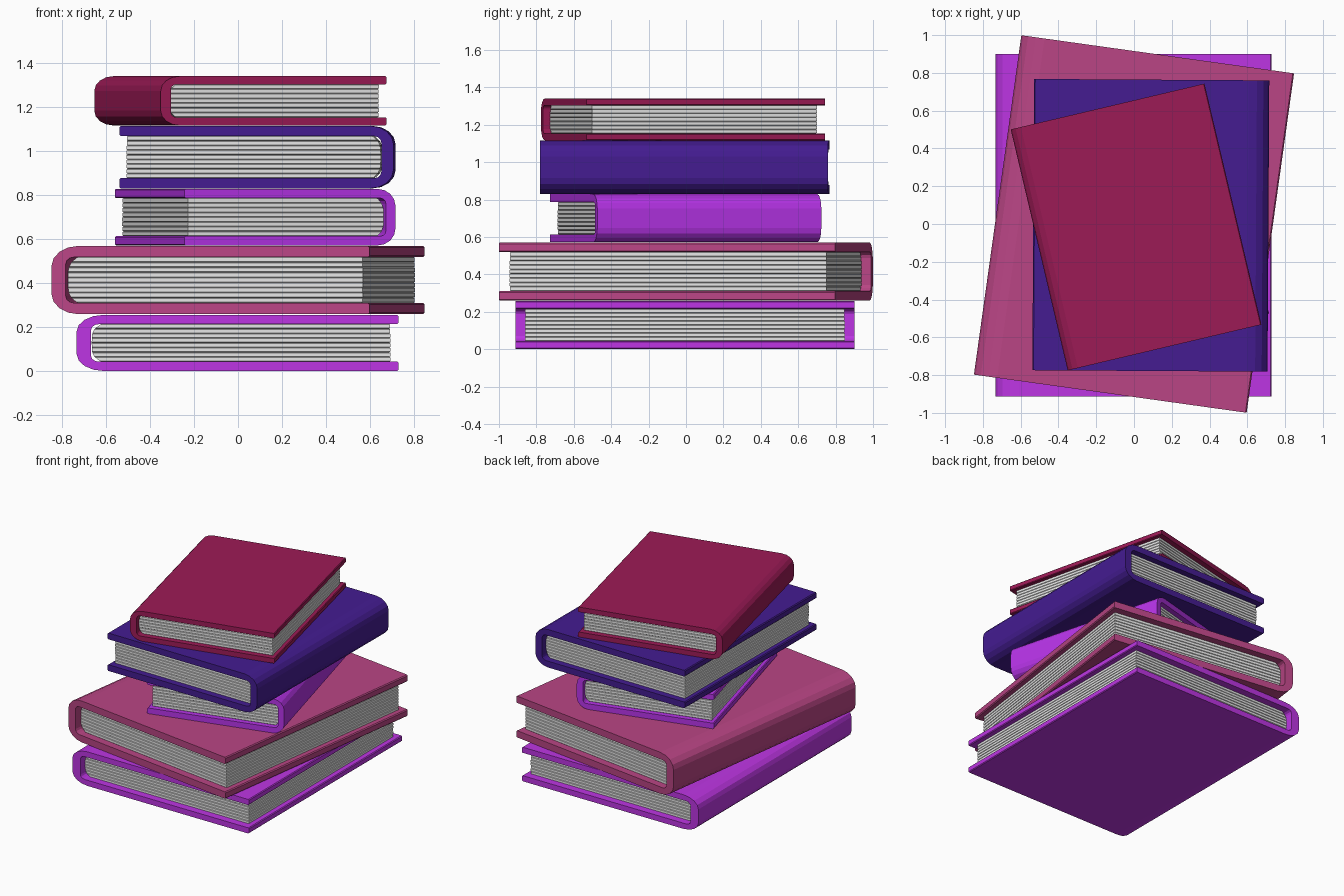
import bpy, bmesh, math, random

if "Cube" in bpy.data.objects:
    bpy.data.objects.remove(bpy.data.objects["Cube"])

random.seed(4)


def material(name, rgb):
    m = bpy.data.materials.new(name)
    m.diffuse_color = (*rgb, 1.0)
    m.use_nodes = True
    m.node_tree.nodes["Principled BSDF"].inputs["Base Color"].default_value = m.diffuse_color
    return m


PAPER = material("paper white", (0.82, 0.82, 0.82))
VIOLET = material("violet", (0.51, 0.036, 0.77))
ROSE = material("dusty rose", (0.49, 0.060, 0.235))
ORCHID = material("bright orchid", (0.48, 0.034, 0.82))
INDIGO = material("indigo", (0.058, 0.0115, 0.285))
CRIMSON = material("crimson", (0.335, 0.0105, 0.094))


def finish(bm, name, mat, loc, angle):
    bmesh.ops.recalc_face_normals(bm, faces=bm.faces)
    me = bpy.data.meshes.new(name)
    bm.to_mesh(me)
    bm.free()
    me.materials.append(mat)
    ob = bpy.data.objects.new(name, me)
    bpy.context.collection.objects.link(ob)
    ob.location = loc
    ob.rotation_euler.z = math.radians(angle)


def corner(cx, cz, a, b, n):
    """Quarter ellipse from its top towards -x."""
    return [(cx - a * math.sin(t), cz + b * math.cos(t))
            for t in (math.pi / 2 * i / n for i in range(n + 1))]


def cover(name, mat, W, H, T, c, loc, angle):
    # upper half of the C-shaped section, spine at -x, then mirrored in z
    x0, x1, z1 = -W / 2, W / 2, T / 2
    e = c * 0.13
    outer = [(x1, z1 - e), (x1 - e, z1)]
    outer += corner(x0 + 0.085 * W, z1 - 0.3 * T, 0.085 * W, 0.3 * T, 4)
    xi = x0 + 0.045 * W
    inner = corner(xi + 0.025 * W, z1 - c - 0.1 * T, 0.025 * W, 0.1 * T, 3)[::-1]
    inner += [(x1 - e, z1 - c), (x1, z1 - c + e)]
    flip = lambda pts: [(x, -z) for x, z in reversed(pts)]
    section = outer + flip(outer) + flip(inner) + inner
    bm = bmesh.new()
    face = bm.faces.new([bm.verts.new((x, -H / 2, z)) for x, z in section])
    ext = bmesh.ops.extrude_face_region(bm, geom=[face])["geom"]
    bmesh.ops.translate(bm, vec=(0, H, 0),
                        verts=[v for v in ext if isinstance(v, bmesh.types.BMVert)])
    finish(bm, name, mat, loc, angle)


def pages(name, W, H, T, c, loc, angle):
    # stack of leaves: flat bands separated by thin shallow V grooves
    h = T - 2 * c
    n = max(7, round(h / 0.022))
    step = h / n
    bm = bmesh.new()
    levels = []
    for i in range(n):
        z = -h / 2 + i * step
        d = random.uniform(0.0, 0.002)
        levels += [(z, 0.006), (z + step * 0.14, d), (z + step * 0.9, d)]
    levels.append((h / 2, 0.006))
    rings = []
    for z, d in levels:
        u = abs(z) / (h / 2)
        xl = -W / 2 + 0.047 * W + 0.03 * W * u ** 4
        xr = W / 2 - 0.025 * W - d
        y = H / 2 - 0.028 * H - d
        rings.append([bm.verts.new(p) for p in
                      ((xl, -y, z), (xr, -y, z), (xr, y, z), (xl, y, z))])
    for a, b in zip(rings, rings[1:]):
        for k in range(4):
            j = (k + 1) % 4
            bm.faces.new((a[k], a[j], b[j], b[k]))
    bm.faces.new(rings[0])
    bm.faces.new(rings[-1])
    finish(bm, name, PAPER, loc, angle)


# name, colour, width, length, bottom z, top z, centre x, y, angle
BOOKS = [
    ("bottom_book", VIOLET, 1.462, 1.812, 0.002, 0.257, -0.002, -0.006, 0.0),
    ("second_book", ROSE, 1.458, 1.814, 0.260, 0.570, 0.0, 0.0, -7.95),
    ("third_book", ORCHID, 0.991, 1.239, 0.572, 0.829, 0.078, -0.002, 194.8),
    ("fourth_book", INDIGO, 1.245, 1.542, 0.831, 1.115, 0.089, -0.007, 179.65),
    ("top_book", CRIMSON, 1.054, 1.311, 1.117, 1.341, 0.011, -0.016, 13.3),
]
for name, mat, W, H, z0, z1, x, y, ang in BOOKS:
    T = z1 - z0
    loc = (x, y, (z0 + z1) / 2)
    cover(name + "_cover", mat, W, H, T, 0.165 * T, loc, ang)
    pages(name + "_pages", W, H, T, 0.165 * T, loc, ang)
